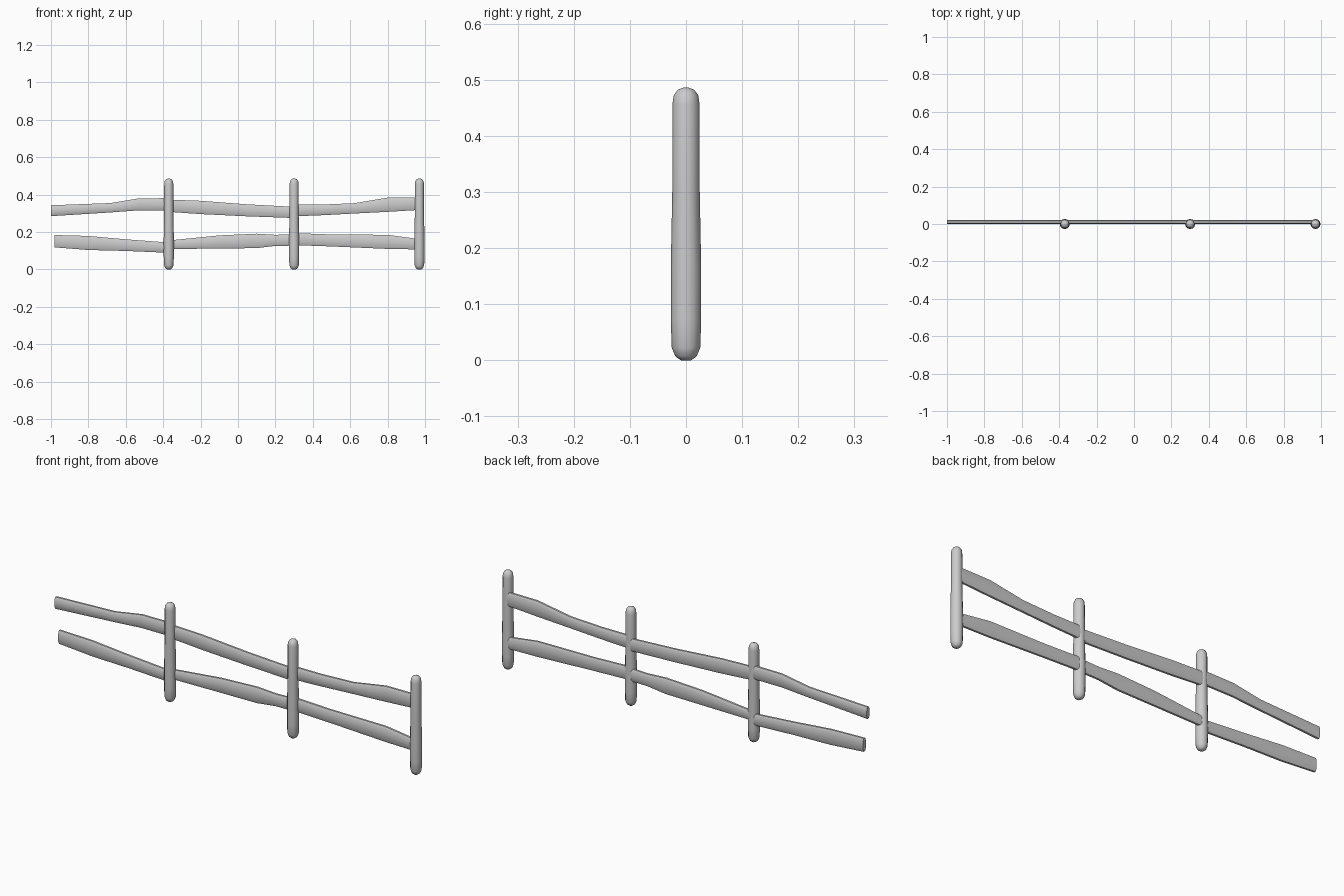
import bpy, bmesh
from math import cos, sin, pi

if "Cube" in bpy.data.objects:
    bpy.data.objects.remove(bpy.data.objects["Cube"])


def loft(name, rings):
    """Skin a list of equal-length closed rings and cap both ends."""
    bm = bmesh.new()
    rows = [[bm.verts.new(p) for p in ring] for ring in rings]
    n = len(rows[0])
    for a, b in zip(rows, rows[1:]):
        for i in range(n):
            j = (i + 1) % n
            bm.faces.new((a[i], a[j], b[j], b[i]))
    bm.faces.new(rows[0])
    bm.faces.new(rows[-1])
    bmesh.ops.recalc_face_normals(bm, faces=bm.faces)
    me = bpy.data.meshes.new(name)
    bm.to_mesh(me)
    bm.free()
    ob = bpy.data.objects.new(name, me)
    bpy.context.collection.objects.link(ob)
    bpy.ops.object.select_all(action='DESELECT')
    ob.select_set(True)
    bpy.context.view_layer.objects.active = ob
    bpy.ops.object.shade_smooth_by_angle(angle=pi * 50 / 180)
    return ob


# Upright posts: rounded ends, slightly thicker towards the foot
POST = [(0.009, 0.0), (0.019, 0.007), (0.0255, 0.023), (0.027, 0.07),
        (0.027, 0.17), (0.0245, 0.30), (0.0243, 0.455), (0.022, 0.472),
        (0.015, 0.482), (0.005, 0.486)]
for k, x in enumerate((-0.37, 0.30, 0.97)):
    loft(f"post_{k + 1}", [[(x + r * cos(2 * pi * i / 12), r * sin(2 * pi * i / 12), z)
                            for i in range(12)] for r, z in POST])

# Rail cross-section: flat board with chamfered edges (y, height fraction)
SECTION = [(0.006, 0), (0.016, 0), (0.021, 0.15), (0.022, 0.5), (0.021, 0.85),
           (0.016, 1), (0.006, 1), (0.001, 0.85), (-0.001, 0.5), (0.001, 0.15)]

# Hand-hewn rails, one per bay: (x, bottom, top)
RAILS = {
    "upper_rail_left": [(-1.0, .285, .343), (-.68, .305, .355), (-.53, .316, .38), (-.37, .316, .381)],
    "upper_rail_middle": [(-.37, .308, .373), (-.2, .296, .367), (.05, .284, .348), (.30, .275, .335)],
    "upper_rail_right": [(.30, .284, .347), (.45, .29, .347), (.62, .299, .354), (.8, .308, .384), (.965, .318, .385)],
    "lower_rail_left": [(-.98, .118, .184), (-.8, .104, .179), (-.6, .099, .161), (-.37, .089, .144)],
    "lower_rail_middle": [(-.37, .109, .155), (-.1, .112, .182), (.1, .114, .191), (.2, .126, .185), (.30, .127, .188)],
    "lower_rail_right": [(.30, .13, .194), (.5, .123, .187), (.8, .110, .185), (.965, .107, .163)],
}
for name, stations in RAILS.items():
    loft(name, [[(x, y, lo + f * (hi - lo)) for y, f in SECTION] for x, lo, hi in stations])
